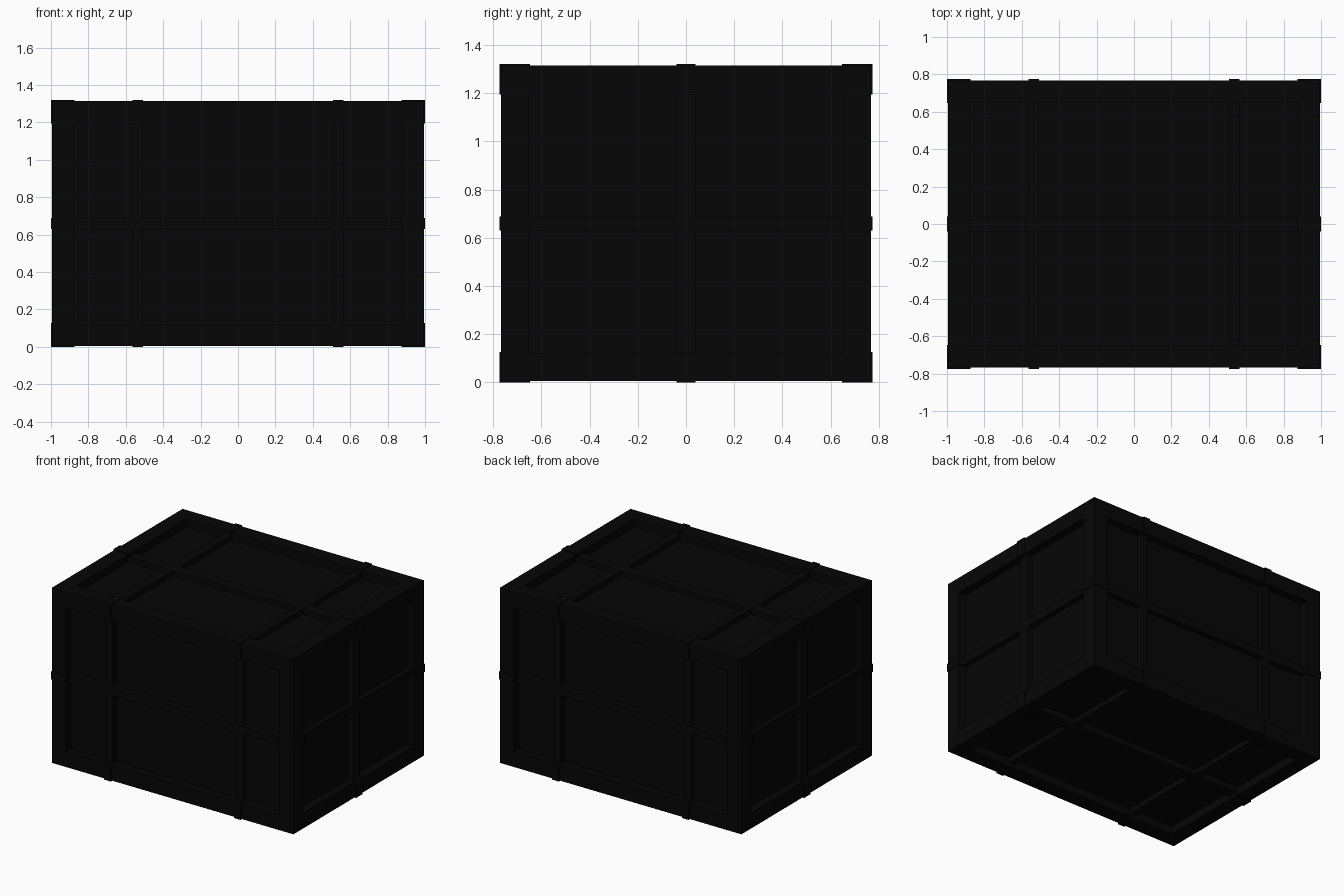
import bpy, bmesh
from mathutils import Vector

cube = bpy.data.objects.get("Cube")
if cube:
    bpy.data.objects.remove(cube, do_unlink=True)

CENTRE = Vector((0, 0, 0.66))
BODY = Vector((1.99, 1.536, 1.308))      # frame size
FRAME_WIDTH = 0.115
RECESS = 0.06
BATTEN_DROP = 0.02                       # battens sit this far below the frame
PROUD = 0.006                            # clamps stand this far out of the frame

black = bpy.data.materials.new("near black")
black.use_nodes = True
colour = (0.0018, 0.0018, 0.0018, 1)
black.diffuse_color = colour
black.node_tree.nodes["Principled BSDF"].inputs["Base Color"].default_value = colour


def box(name, size, offset=(0, 0, 0), recessed=False):
    bm = bmesh.new()
    bmesh.ops.create_cube(bm, size=1)
    bmesh.ops.scale(bm, vec=size, verts=bm.verts)
    if recessed:
        # Flat border first, then a straight-walled sunken panel
        panels = bm.faces[:]
        bmesh.ops.inset_individual(bm, faces=panels, thickness=FRAME_WIDTH,
                                   use_even_offset=True)
        bmesh.ops.inset_individual(bm, faces=panels, thickness=0, depth=-RECESS)
    mesh = bpy.data.meshes.new(name)
    bm.to_mesh(mesh)
    bm.free()
    mesh.materials.append(black)
    obj = bpy.data.objects.new(name, mesh)
    obj.location = CENTRE + Vector(offset)
    bpy.context.collection.objects.link(obj)


# Crate body: a border frame around a sunken panel on every side
box("crate_body", BODY, recessed=True)

# Battens cross the panels; small clamps wrap the frame bars at their ends
bands = (
    ("right", 0, -0.535, 0.056),
    ("left", 0, 0.535, 0.056),
    ("middle", 1, 0, 0.078),
    ("horizontal", 2, 0, 0.058),
)
for name, axis, position, width in bands:
    batten = BODY - Vector((2 * BATTEN_DROP,) * 3)
    batten[axis] = width
    offset = Vector()
    offset[axis] = position
    box(name + "_batten", batten, offset)

    clamp = Vector((FRAME_WIDTH + 2 * PROUD,) * 3)
    clamp[axis] = width
    across, up = [i for i in range(3) if i != axis]
    for side in (-1, 1):
        for level in (-1, 1):
            offset[across] = side * (BODY[across] - FRAME_WIDTH) / 2
            offset[up] = level * (BODY[up] - FRAME_WIDTH) / 2
            box(name + "_clamp", clamp, offset)
